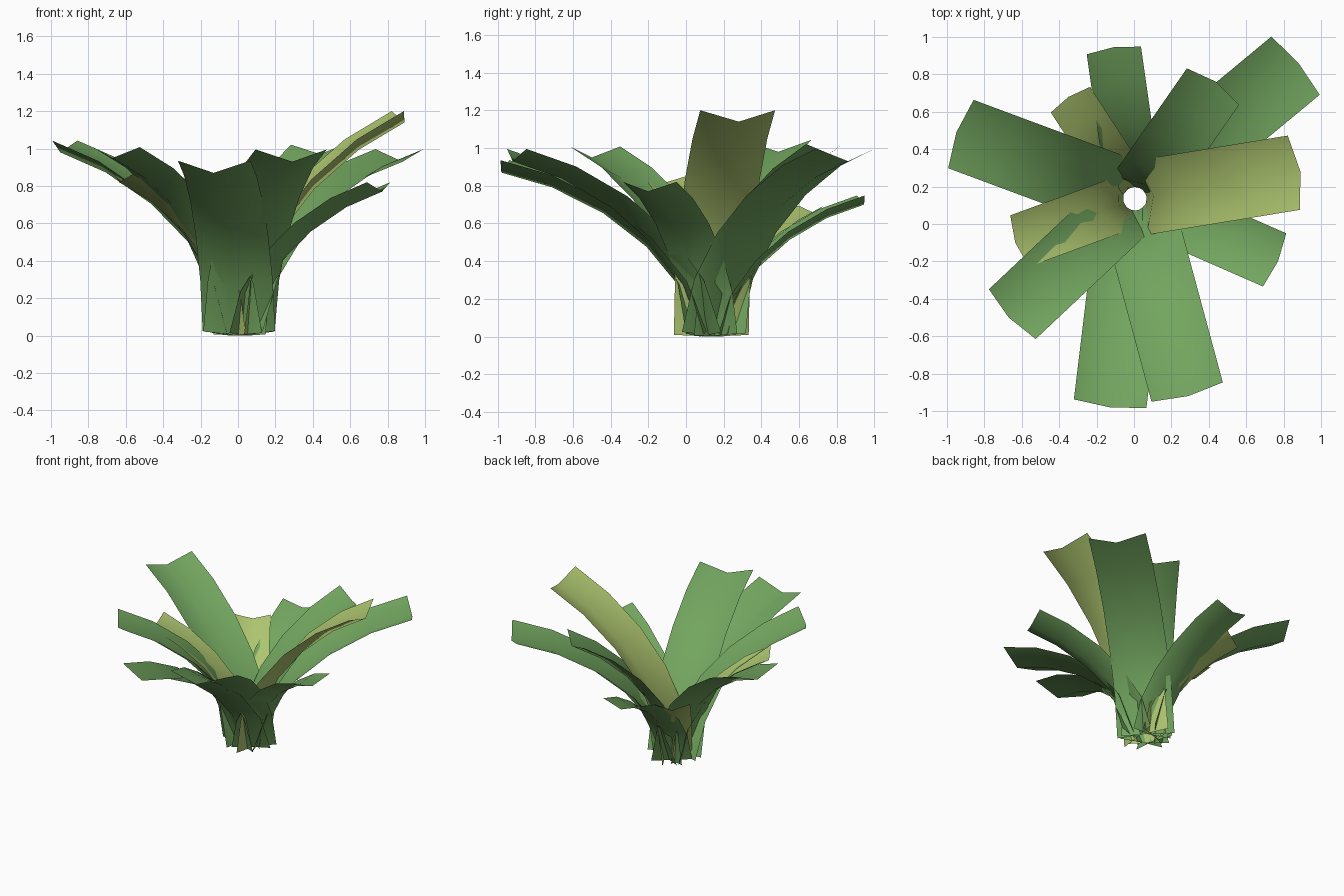
import bpy
import math
from mathutils import Vector, Matrix

cube = bpy.data.objects.get("Cube")
if cube:
    bpy.data.objects.remove(cube, do_unlink=True)


def make_material(name, colour):
    mat = bpy.data.materials.new(name)
    mat.use_nodes = True
    mat.diffuse_color = (*colour, 1)
    mat.node_tree.nodes["Principled BSDF"].inputs["Base Color"].default_value = (*colour, 1)
    return mat


green = make_material("leaf green", (0.17, 0.38, 0.115))
lime = make_material("lime green", (0.42, 0.56, 0.16))

CENTRE = Vector((0.005, 0.135, 0))
BASE_RADIUS = 0.065
# Crease of one leaf as (outward, up), from its foot to its tip
CREASE = [Vector(p) for p in
          ((0, 0), (0.10, 0.26), (0.28, 0.48), (0.51, 0.66), (0.785, 0.80), (1.055, 0.88))]


def make_leaf(name, tip, mat):
    """Scale, tilt and turn the V-folded strip so that its crease ends at tip."""
    flat = Vector((tip[0], tip[1], 0)) - CENTRE
    outward = flat.normalized()
    across = Vector((-outward.y, outward.x, 0))
    goal = Vector((flat.length - BASE_RADIUS, tip[2]))
    tilt = math.atan2(goal.y, goal.x) - math.atan2(CREASE[-1].y, CREASE[-1].x)
    scale = goal.length / CREASE[-1].length
    turn = Matrix.Rotation(tilt, 2)
    path = [turn @ p * scale for p in CREASE]
    half_width = 0.1425 * goal.length
    fold = 0.35 * half_width

    verts, faces = [], []
    for i, p in enumerate(path):
        along = (path[min(i + 1, len(path) - 1)] - path[max(i - 1, 0)]).normalized()
        raised = p + Vector((-along.y, along.x)) * fold
        for side, q in ((-1, raised), (0, p), (1, raised)):
            verts.append(CENTRE + outward * (BASE_RADIUS + q.x)
                         + across * side * half_width + Vector((0, 0, q.y)))
    for i in range(len(path) - 1):
        for j in range(2):
            a = 3 * i + j
            faces.append((a, a + 3, a + 4, a + 1))
    mesh = bpy.data.meshes.new(name)
    mesh.from_pydata(verts, [], faces)
    mesh.flip_normals()
    mesh.materials.append(mat)
    mesh.update()
    # Blades face up
    if sum(f.normal.z for f in mesh.polygons) < 0:
        mesh.flip_normals()
    for f in mesh.polygons:
        f.use_smooth = True
    obj = bpy.data.objects.new(name, mesh)
    bpy.context.collection.objects.link(obj)


# Crease tip of every leaf
LEAVES = [
    ("back_left_long_leaf", (0.88, 0.86, 0.93), green),
    ("back_left_short_leaf", (0.44, 0.76, 0.97), green),
    ("left_tall_leaf", (0.89, 0.28, 1.14), lime),
    ("left_low_leaf", (0.77, -0.20, 0.77), green),
    ("front_left_leaf", (0.29, -0.92, 0.93), green),
    ("front_leaf", (-0.13, -0.98, 0.87), green),
    ("front_right_leaf", (-0.67, -0.50, 0.95), green),
    ("right_small_leaf", (-0.635, -0.10, 0.82), lime),
    ("right_long_leaf", (-0.95, 0.49, 0.98), green),
    ("back_right_small_leaf", (-0.35, 0.68, 0.655), lime),
    ("back_leaf", (-0.11, 0.945, 0.70), green),
]
for leaf in LEAVES:
    make_leaf(*leaf)
